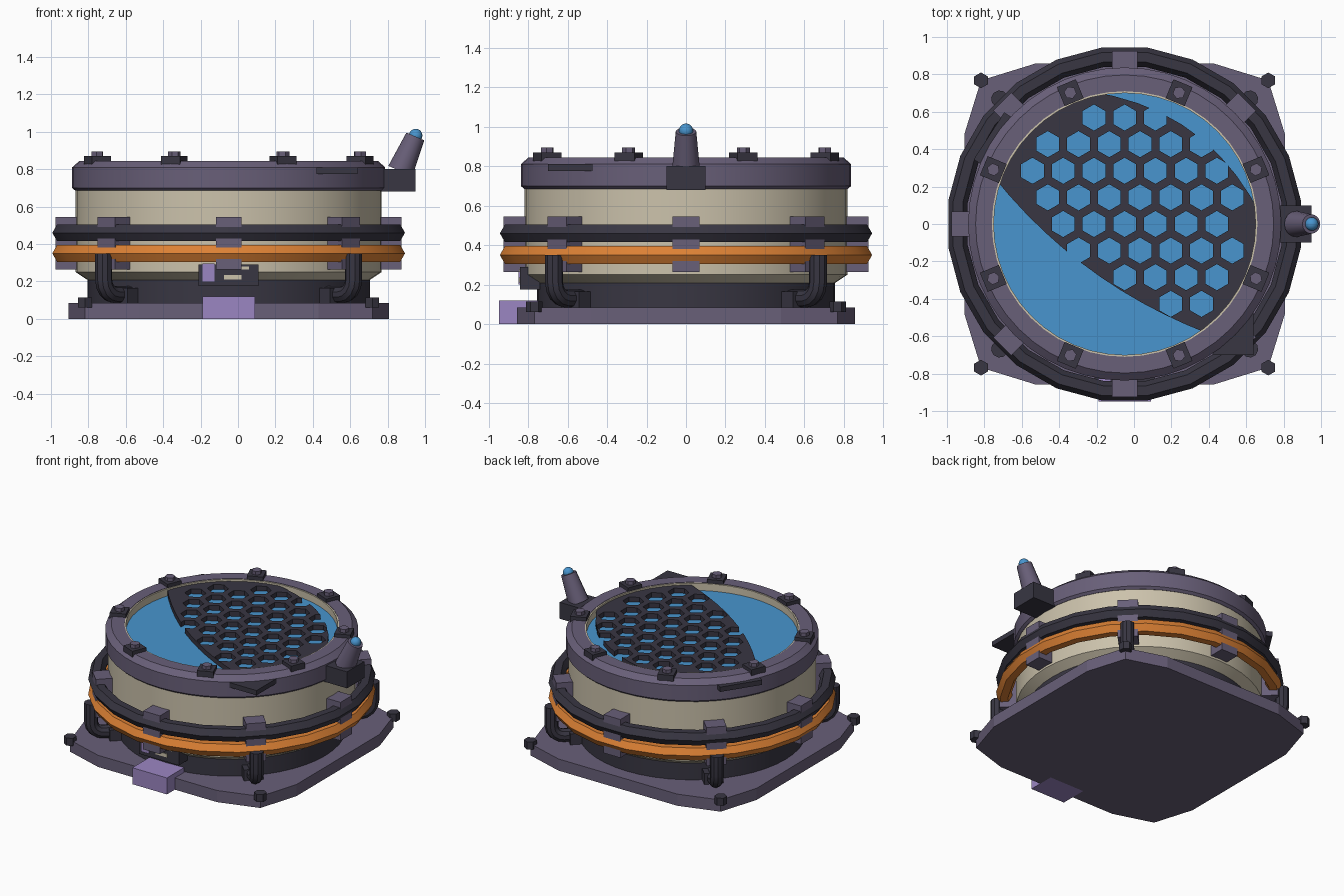
import bpy, bmesh, math
from math import sin, cos, pi, radians
from mathutils import Vector, Matrix

if "Cube" in bpy.data.objects:
    bpy.data.objects.remove(bpy.data.objects["Cube"])

CX = -0.05  # axis of the round body


def material(name, rgb):
    m = bpy.data.materials.new(name)
    m.use_nodes = True
    m.diffuse_color = (*rgb, 1)
    m.node_tree.nodes["Principled BSDF"].inputs["Base Color"].default_value = (*rgb, 1)
    return m


PURPLE = material("dusty purple", (0.14, 0.115, 0.19))
DARK = material("charcoal", (0.04, 0.037, 0.055))
CREAM = material("cream", (0.60, 0.54, 0.41))
BLUE = material("sky blue", (0.065, 0.30, 0.62))
ORANGE = material("orange", (0.72, 0.22, 0.035))
LILAC = material("lilac", (0.33, 0.24, 0.54))


def finish(bm, name, mat, smooth=False, recalc=True):
    if recalc:
        bmesh.ops.recalc_face_normals(bm, faces=bm.faces)
    me = bpy.data.meshes.new(name)
    bm.to_mesh(me)
    bm.free()
    me.materials.append(mat)
    ob = bpy.data.objects.new(name, me)
    bpy.context.collection.objects.link(ob)
    if smooth:
        bpy.ops.object.select_all(action='DESELECT')
        ob.select_set(True)
        bpy.context.view_layer.objects.active = ob
        bpy.ops.object.shade_smooth_by_angle(angle=radians(35))
    return ob


def lathe(name, profile, mat, segs=48, closed=True, turn=0.0):
    """Spin a list of (radius, z) points about the body axis."""
    bm = bmesh.new()
    rings = []
    for i in range(segs):
        a = 2 * pi * i / segs + turn
        rings.append([bm.verts.new((CX + r * cos(a), r * sin(a), z)) for r, z in profile])
    n = len(profile)
    for i in range(segs):
        p, q = rings[i], rings[(i + 1) % segs]
        for j in range(n if closed else n - 1):
            k = (j + 1) % n
            bm.faces.new((p[j], q[j], q[k], p[k]))
    return finish(bm, name, mat, True)


def prism(name, pts, z0, z1, mat):
    """Extrude a flat outline from z0 to z1."""
    bm = bmesh.new()
    face = bm.faces.new([bm.verts.new((x, y, z0)) for x, y in pts])
    new = bmesh.ops.extrude_face_region(bm, geom=[face])["geom"]
    bmesh.ops.translate(bm, vec=(0, 0, z1 - z0), verts=[v for v in new if isinstance(v, bmesh.types.BMVert)])
    return finish(bm, name, mat)


def ngon(x, y, r, sides, turn=0.0):
    return [(x + r * cos(turn + 2 * pi * i / sides), y + r * sin(turn + 2 * pi * i / sides)) for i in range(sides)]


def box(name, x0, x1, y0, y1, z0, z1, mat):
    return prism(name, [(x0, y0), (x1, y0), (x1, y1), (x0, y1)], z0, z1, mat)


def radial_box(name, angle, r0, r1, width, z0, z1, mat):
    """Box that points outward from the body axis."""
    c, s, h = cos(angle), sin(angle), width / 2
    pts = [(CX + r * c - w * s, r * s + w * c) for r, w in ((r0, -h), (r1, -h), (r1, h), (r0, h))]
    return prism(name, pts, z0, z1, mat)


# Base plate with four corner bolts
outline = []
for k in range(4):
    turn = Matrix.Rotation(k * pi / 2, 2)
    for p in ((0.857, 0.48), (0.768, 0.768), (0.48, 0.857)):
        v = turn @ Vector(p)
        outline.append((CX + v.x, v.y))
prism("base_plate", outline, 0, 0.085, PURPLE)
for sx in (-1, 1):
    for sy in (-1, 1):
        prism("corner_bolt", ngon(CX + sx * 0.768, sy * 0.768, 0.042, 6, pi / 6), 0.06, 0.115, DARK)

# Round body
lathe("lower_collar", [(0.0, 0.08), (0.755, 0.08), (0.755, 0.21), (0.0, 0.21)], DARK, closed=False)
lathe("body_shell", [(0.75, 0.205), (0.818, 0.25), (0.818, 0.70), (0.75, 0.70)], CREAM)
lathe("rim_cap", [(0.71, 0.70), (0.82, 0.685), (0.837, 0.70), (0.837, 0.81), (0.797, 0.845), (0.71, 0.845)], PURPLE)
lathe("rim_liner", [(0.70, 0.77), (0.72, 0.77), (0.72, 0.842), (0.70, 0.842)], CREAM)
prism("glass_disc", ngon(CX, 0, 0.71, 48), 0.77, 0.79, BLUE)

# Hexagonal grille: honeycomb cells clipped to a curved band across the glass
PITCH, HOLE = 0.1643, 0.07
U, N = Vector((0.81, -0.59, 0)).normalized(), Vector((0.59, 0.81, 0)).normalized()
bm = bmesh.new()
for row in range(-6, 7):
    for col in range(-6, 7):
        x, y = (col + 0.5 * (row % 2)) * PITCH, row * PITCH * 0.866
        outer = [bm.verts.new((*p, 0)) for p in ngon(x, y, PITCH / 3 ** 0.5, 6, pi / 6)]
        d = x * N.x + y * N.y
        if math.hypot(x, y) < 0.6 and -0.27 < d and x > -0.55:
            inner = [bm.verts.new((*p, 0)) for p in ngon(x, y, HOLE, 6, pi / 6)]
            for i in range(6):
                j = (i + 1) % 6
                bm.faces.new((outer[i], outer[j], inner[j], inner[i]))
        else:
            bm.faces.new(outer)
bmesh.ops.remove_doubles(bm, verts=bm.verts, dist=0.001)


def clip(point, normal):
    bmesh.ops.bisect_plane(bm, geom=bm.verts[:] + bm.edges[:] + bm.faces[:], dist=1e-5,
                           plane_co=point, plane_no=normal, clear_outer=True)


for i in range(36):
    out = Vector((cos(2 * pi * i / 36), sin(2 * pi * i / 36), 0))
    clip(out * 0.70, out)
for i in range(-5, 6):
    t = i * 0.13
    clip(U * t + N * (0.61 - 0.46 * t * t), N + U * 0.92 * t)
    clip(U * t + N * (0.19 * t * t - 0.305), U * 0.38 * t - N)
new = bmesh.ops.extrude_face_region(bm, geom=bm.faces[:])["geom"]
bmesh.ops.translate(bm, vec=(0, 0, 0.035), verts=[v for v in new if isinstance(v, bmesh.types.BMVert)])
bmesh.ops.translate(bm, vec=(CX, 0, 0.795), verts=bm.verts)
finish(bm, "grille", DARK)

# Two hoops around the body
for name, z, mat in (("upper_hoop", 0.46, DARK), ("lower_hoop", 0.35, ORANGE)):
    lathe(name, [(r, z + h) for r, h in ngon(0.899, 0, 0.052, 6)], mat, 24, turn=pi / 24)

# Hoop clamps, rim blocks and rim bolts
for k in range(8):
    radial_box("hoop_clamp", k * pi / 4, 0.80, 0.925, 0.135, 0.265, 0.545, PURPLE)
    a = (k + 0.5) * pi / 4
    radial_box("rim_block", a, 0.705, 0.815, 0.11, 0.825, 0.87, DARK)
    prism("rim_bolt", ngon(CX + 0.76 * cos(a), 0.76 * sin(a), 0.034, 6, a), 0.86, 0.895, PURPLE)

# Four elbow pipes on the diagonals
for k in range(4):
    a = (k + 0.5) * pi / 2
    path = [(0.945, 0.35), (0.945, 0.21)]
    path += [(0.865 + 0.08 * cos(t * pi / 8), 0.21 - 0.08 * sin(t * pi / 8)) for t in range(1, 5)]
    path += [(0.75, 0.13)]
    bm = bmesh.new()
    rings = []
    for i, (r, z) in enumerate(path):
        r0, z0 = path[max(i - 1, 0)]
        r1, z1 = path[min(i + 1, len(path) - 1)]
        side = Vector((z1 - z0, 0, r0 - r1)).normalized()
        ring = []
        for ox, oy in ngon(0, 0, 0.046, 10):
            p = Vector((r, 0, z)) + side * ox + Vector((0, oy, 0))
            p = Matrix.Rotation(a, 3, 'Z') @ p
            ring.append(bm.verts.new((p.x + CX, p.y, p.z)))
        rings.append(ring)
    for p, q in zip(rings, rings[1:]):
        for j in range(10):
            m = (j + 1) % 10
            bm.faces.new((p[j], p[m], q[m], q[j]))
    bm.faces.new(rings[0])
    bm.faces.new(rings[-1])
    finish(bm, "elbow_pipe", DARK, True)
    radial_box("pipe_socket", a, 0.73, 0.83, 0.13, 0.08, 0.165, DARK)

# Ledges on the rim
prism("corner_ledge", [(CX + x, y) for x, y in ((0.47, -0.70), (0.69, -0.70), (0.69, -0.45), (0.5, -0.45))],
      0.775, 0.81, DARK)
radial_box("rear_ledge", radians(147), 0.76, 0.865, 0.30, 0.775, 0.81, DARK)

# Beacon: bracket, leaning post and lamp
box("beacon_bracket", 0.74, 0.95, -0.1, 0.1, 0.68, 0.80, DARK)
foot, tip = Vector((0.868, 0, 0.79)), Vector((0.948, 0, 0.975))
axis = tip - foot
bm = bmesh.new()
bmesh.ops.create_cone(bm, cap_ends=True, segments=16, radius1=0.07, radius2=0.052, depth=axis.length,
                      matrix=Matrix.Translation((foot + tip) / 2) @ axis.to_track_quat('Z', 'Y').to_matrix().to_4x4())
finish(bm, "beacon_post", PURPLE, True)
bm = bmesh.new()
bmesh.ops.create_uvsphere(bm, u_segments=16, v_segments=10, radius=0.036,
                          matrix=Matrix.Translation(tip + Vector((0.002, 0, 0.005))))
finish(bm, "beacon_lamp", BLUE, True)

# Front connector and control panel
box("front_connector", -0.19, 0.09, -0.948, -0.75, 0.0, 0.12, LILAC)
box("control_panel", -0.21, 0.11, -0.84, -0.74, 0.175, 0.29, DARK)
box("panel_key", -0.19, -0.125, -0.848, -0.83, 0.20, 0.295, LILAC)
box("panel_label", -0.075, 0.02, -0.845, -0.835, 0.21, 0.235, CREAM)
box("panel_label_small", -0.02, 0.06, -0.845, -0.835, 0.265, 0.28, CREAM)
